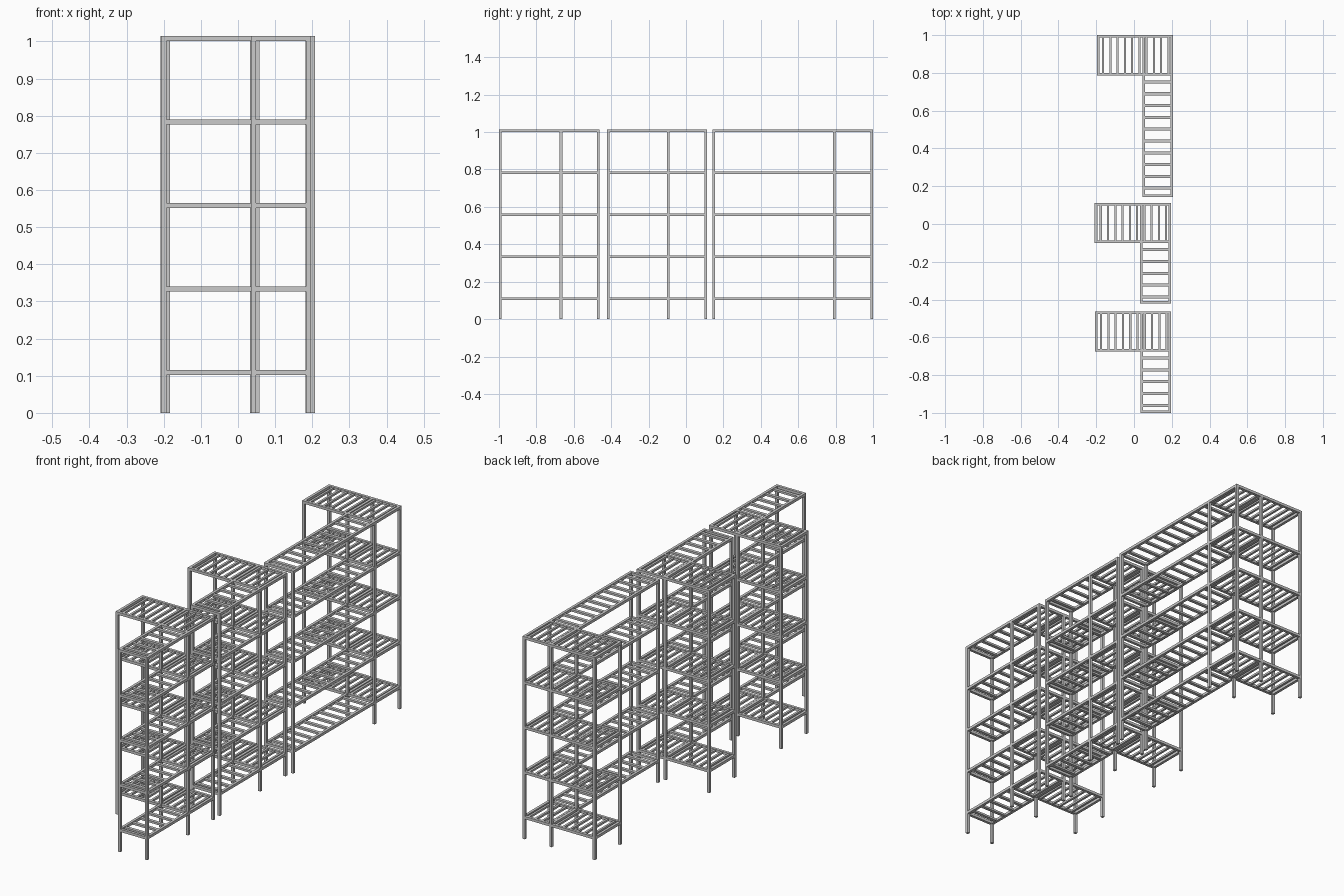
import bpy, bmesh
from mathutils import Matrix, Vector

if "Cube" in bpy.data.objects:
    bpy.data.objects.remove(bpy.data.objects["Cube"])

POST = 0.0135                                    # square bar size of frame
LENGTH, RUN_W, HEAD_D = 0.403, 0.1625, 0.213     # head length, run width, head depth
TOP = 1.015
LEVELS = [TOP - 0.225 * i for i in range(5)]     # top surface of each shelf


def box(bm, x0, x1, y0, y1, z0, z1):
    m = (Matrix.Translation(Vector(((x0 + x1) / 2, (y0 + y1) / 2, (z0 + z1) / 2)))
         @ Matrix.Diagonal((x1 - x0, y1 - y0, z1 - z0, 1)))
    bmesh.ops.create_cube(bm, size=1, matrix=m)


def finish(bm, name):
    mesh = bpy.data.meshes.new(name)
    bm.to_mesh(mesh)
    bm.free()
    bpy.context.collection.objects.link(bpy.data.objects.new(name, mesh))


def shelf_unit(name, right, back, end, run_slats):
    h = POST / 2
    left = right - LENGTH
    # post centre lines
    xl, xm, xr = left + h, right - RUN_W + h, right - h
    yb, yf, ye = back - h, back - HEAD_D + h, end + h

    # upright posts
    bm = bmesh.new()
    for x, y in [(xl, yb), (xm, yb), (xr, yb), (xl, yf), (xm, yf), (xr, yf),
                 (xm, ye), (xr, ye)]:
        box(bm, x - h, x + h, y - h, y + h, 0, TOP)
    finish(bm, name + "_posts")

    # horizontal rails between the posts
    bm = bmesh.new()
    for z in LEVELS:
        for xa, xb, y in [(xl, xm, yb), (xm, xr, yb), (xl, xm, yf),
                          (xm, xr, yf), (xm, xr, ye)]:
            box(bm, xa + h, xb - h, y - h, y + h, z - POST, z)
        for x, ya, yc in [(xl, yf, yb), (xm, yf, yb), (xr, yf, yb),
                          (xm, ye, yf), (xr, ye, yf)]:
            box(bm, x - h, x + h, ya + h, yc - h, z - POST, z)
    finish(bm, name + "_rails")

    # shelf slats: lengthwise in the run, crosswise in the head
    bm = bmesh.new()
    for z in LEVELS:
        z0, z1 = z - 0.012, z - 0.002
        for i in range(10):
            x = left + 0.032 + 0.0385 * i
            box(bm, x - 0.0055, x + 0.0055, yf + h, yb - h, z0, z1)
        for i in range(run_slats):
            y = back - HEAD_D - 0.035 - 0.0625 * i
            box(bm, xm + h, xr - h, y - 0.008, y + 0.008, z0, z1)
    finish(bm, name + "_slats")


shelf_unit("back_shelf", 0.207, 1.0, 0.142, 10)
shelf_unit("middle_shelf", 0.195, 0.112, -0.422, 5)
shelf_unit("front_shelf", 0.197, -0.462, -1.0, 5)
